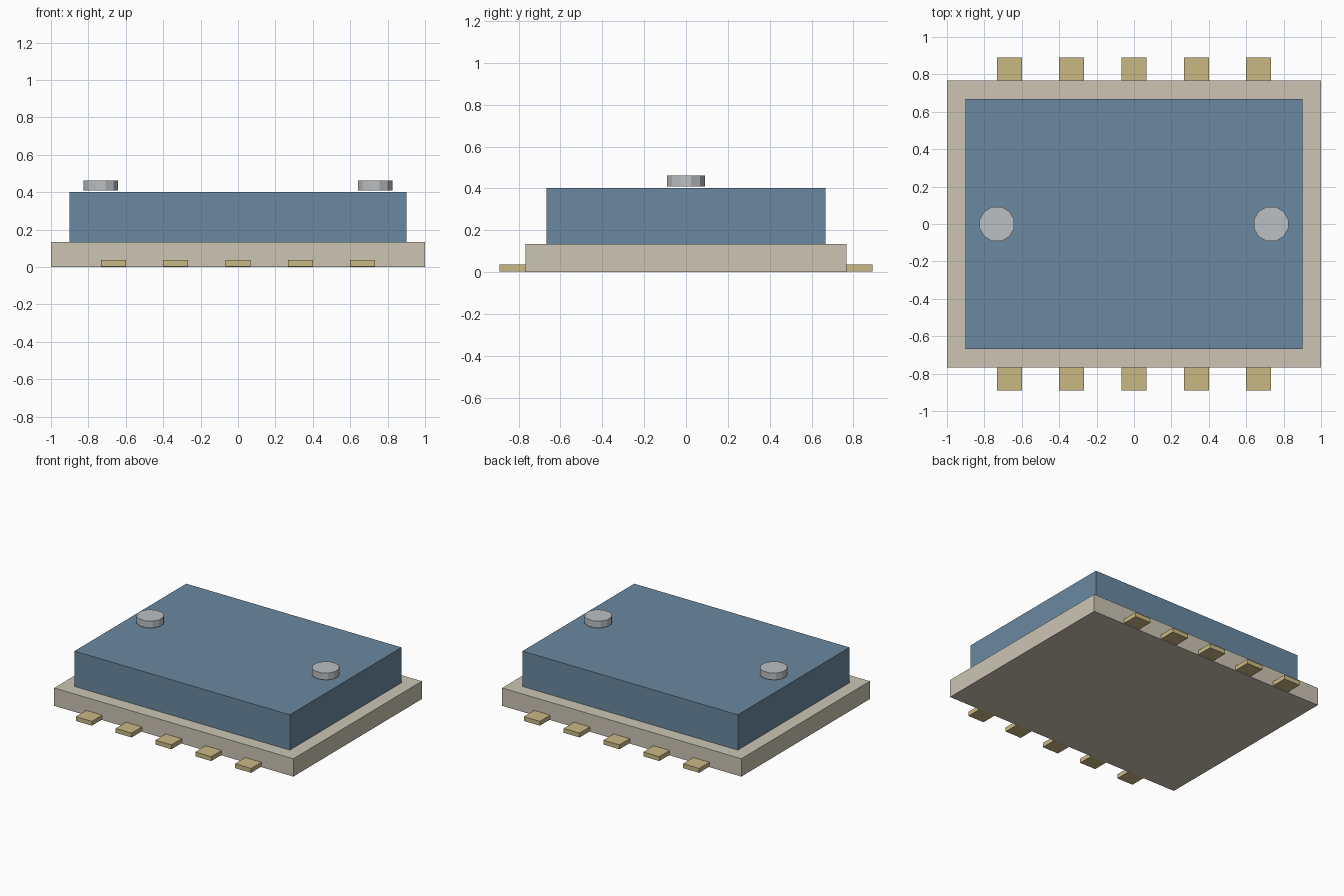
import bpy

default = bpy.data.objects.get("Cube")
if default:
    bpy.data.objects.remove(default, do_unlink=True)


def linear(c):
    c /= 255
    return c / 12.92 if c <= 0.04045 else ((c + 0.055) / 1.055) ** 2.4


def material(name, *rgb):
    m = bpy.data.materials.new(name)
    m.use_nodes = True
    colour = [linear(c) for c in rgb] + [1]
    m.diffuse_color = colour
    m.node_tree.nodes["Principled BSDF"].inputs["Base Color"].default_value = colour
    return m


cream = material("cream ceramic", 203, 197, 179)
blue = material("slate blue", 106, 137, 161)
gold = material("pale gold", 202, 184, 132)
silver = material("silver grey", 188, 192, 196)


def finish(name, mat):
    ob = bpy.context.object
    ob.name = name
    ob.data.materials.append(mat)
    return ob


def box(name, mat, x, y, z):
    """Box from (min, max) ranges on each axis."""
    ranges = (x, y, z)
    bpy.ops.mesh.primitive_cube_add(size=1, location=[(a + b) / 2 for a, b in ranges])
    ob = finish(name, mat)
    ob.scale = [b - a for a, b in ranges]
    bpy.ops.object.transform_apply(location=False, rotation=False, scale=True)
    return ob


# Base plate and lid
box("base_plate", cream, (-1, 1), (-0.767, 0.767), (0, 0.135))
box("lid", blue, (-0.9, 0.9), (-0.667, 0.667), (0.135, 0.402))

# Five contact pads along the front and the back
for side, sign in (("front", -1), ("back", 1)):
    for i in range(5):
        x = (i - 2) * 0.333
        y = sorted((sign * 0.64, sign * 0.89))
        box(f"{side}_pad_{i + 1}", gold, (x - 0.067, x + 0.067), y, (0.004, 0.037))

# Round studs just above the lid
for side, x in (("right", -0.733), ("left", 0.733)):
    bpy.ops.mesh.primitive_cylinder_add(vertices=12, radius=0.095, depth=0.052,
                                        location=(x, 0, 0.436), rotation=(0, 0, 0.2618))
    finish(f"{side}_stud", silver)
